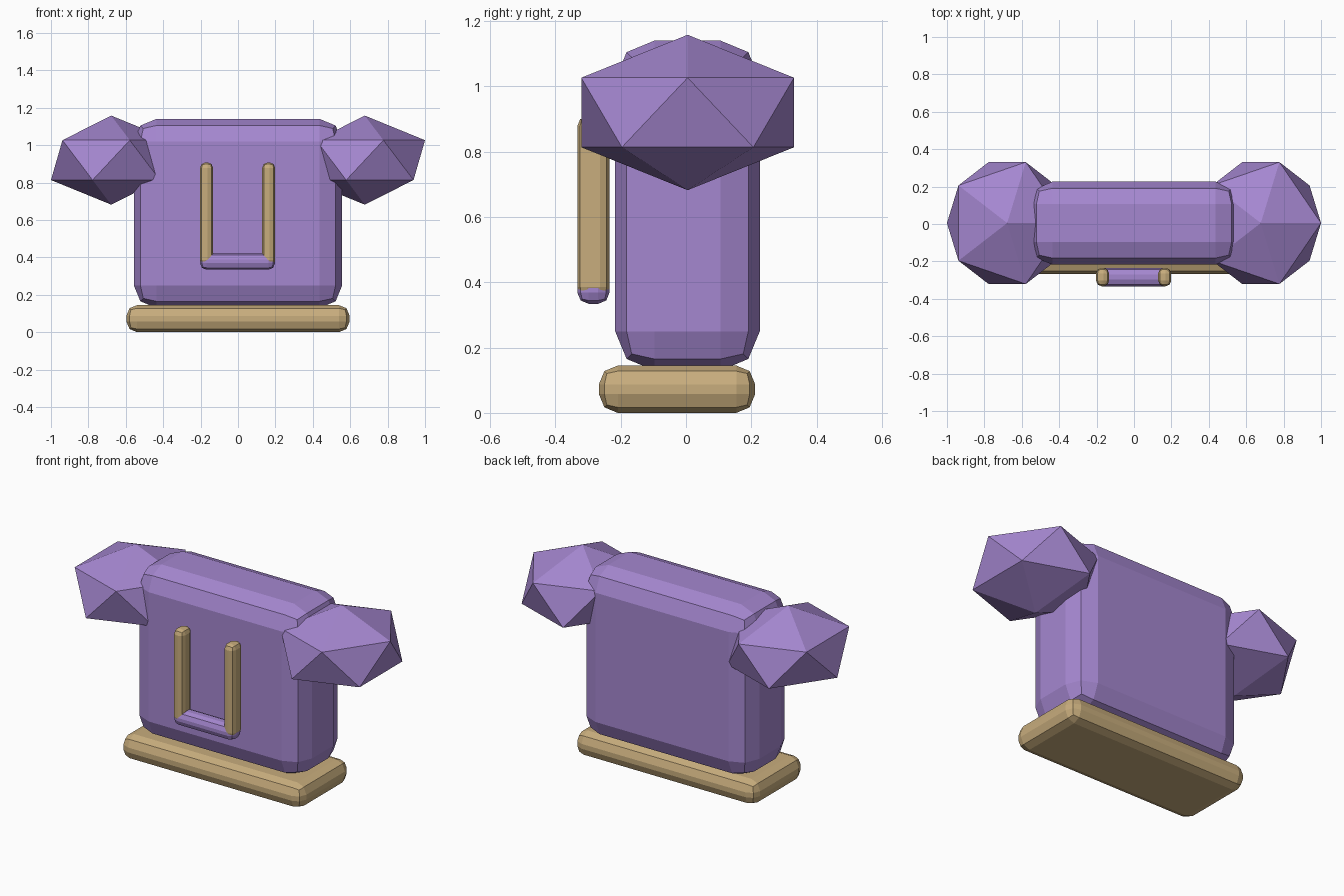
import bpy

if "Cube" in bpy.data.objects:
    bpy.data.objects.remove(bpy.data.objects["Cube"])


def material(name, rgb):
    m = bpy.data.materials.new(name)
    m.diffuse_color = (*rgb, 1)
    m.use_nodes = True
    m.node_tree.nodes["Principled BSDF"].inputs["Base Color"].default_value = m.diffuse_color
    return m


PURPLE = material("purple", (0.376, 0.242, 0.63))
TAN = material("tan", (0.578, 0.418, 0.205))


def finish(obj, name, mat):
    obj.name = name
    obj.data.materials.append(mat)
    return obj


def rounded_box(name, x, y, z, bevel, mat):
    """Box given by (min, max) on each axis, with two-step rounded edges."""
    spans = (x, y, z)
    bpy.ops.mesh.primitive_cube_add(size=1, location=[(a + b) / 2 for a, b in spans])
    obj = bpy.context.object
    obj.scale = [b - a for a, b in spans]
    bpy.ops.object.transform_apply(location=False, rotation=False, scale=True)
    mod = obj.modifiers.new("Rounded edges", 'BEVEL')
    mod.width = bevel
    mod.segments = 2
    mod.limit_method = 'NONE'
    return finish(obj, name, mat)


# Base slab and main body
rounded_box("base", (-0.597, 0.597), (-0.267, 0.212), (0, 0.145), 0.058, TAN)
rounded_box("body", (-0.557, 0.557), (-0.217, 0.226), (0.13, 1.14), 0.12, PURPLE)

# Faceted shoulders, both in the same orientation
for side, x in (("left", -0.678), ("right", 0.678)):
    bpy.ops.mesh.primitive_ico_sphere_add(subdivisions=1, radius=1, location=(x, 0.005, 0.92))
    ball = bpy.context.object
    ball.scale = (0.36, 0.383, 0.238)
    bpy.ops.object.transform_apply(location=False, rotation=False, scale=True)
    finish(ball, side + "_shoulder", PURPLE)

# Front trim: two uprights and a cross bar
for side, x in (("left", -0.168), ("right", 0.164)):
    rounded_box(side + "_upright", (x - 0.035, x + 0.035), (-0.333, -0.234),
                (0.355, 0.908), 0.03, TAN)
rounded_box("cross_bar", (-0.203, 0.198), (-0.333, -0.234), (0.334, 0.423), 0.035, PURPLE)
